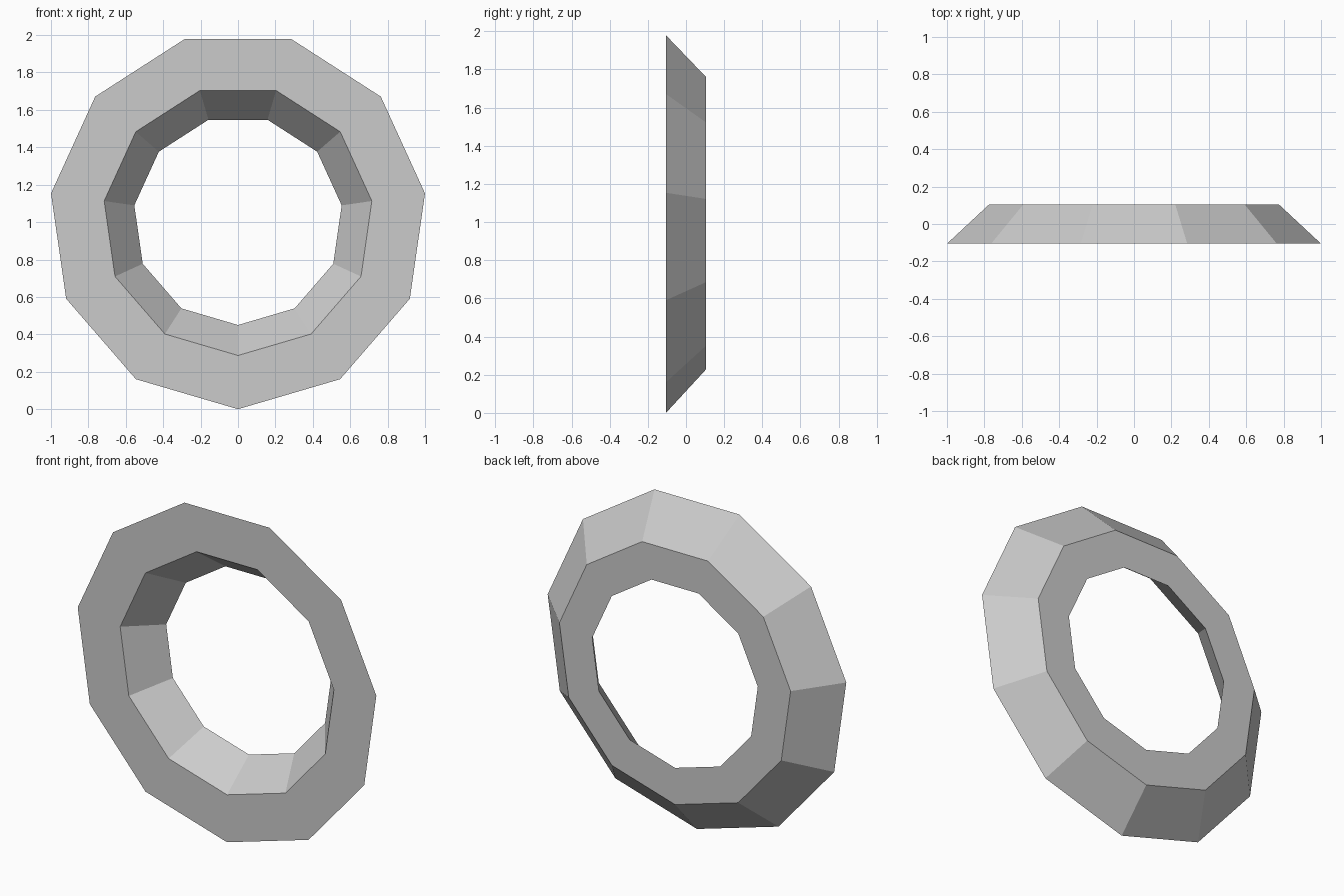
import bpy, bmesh
from math import sin, cos, tau

if "Cube" in bpy.data.objects:
    bpy.data.objects.remove(bpy.data.objects["Cube"])

SIDES = 11
CENTRE_Z = 1.01
# ring cross-section as (radius, y): front outer, back outer, back inner, front inner
PROFILE = [(1.01, -0.105), (0.782, 0.105), (0.56, 0.105), (0.723, -0.105)]

# bevelled eleven-sided ring, one corner pointing down
bm = bmesh.new()
loops = []
for i in range(SIDES):
    a = tau * i / SIDES
    loops.append([bm.verts.new((r * sin(a), y, CENTRE_Z - r * cos(a))) for r, y in PROFILE])
for i in range(SIDES):
    p, q = loops[i], loops[(i + 1) % SIDES]
    for j in range(4):
        k = (j + 1) % 4
        bm.faces.new((p[j], p[k], q[k], q[j]))
bmesh.ops.recalc_face_normals(bm, faces=bm.faces)

mesh = bpy.data.meshes.new("ring")
bm.to_mesh(mesh)
bm.free()
ring = bpy.data.objects.new("ring", mesh)
bpy.context.collection.objects.link(ring)
